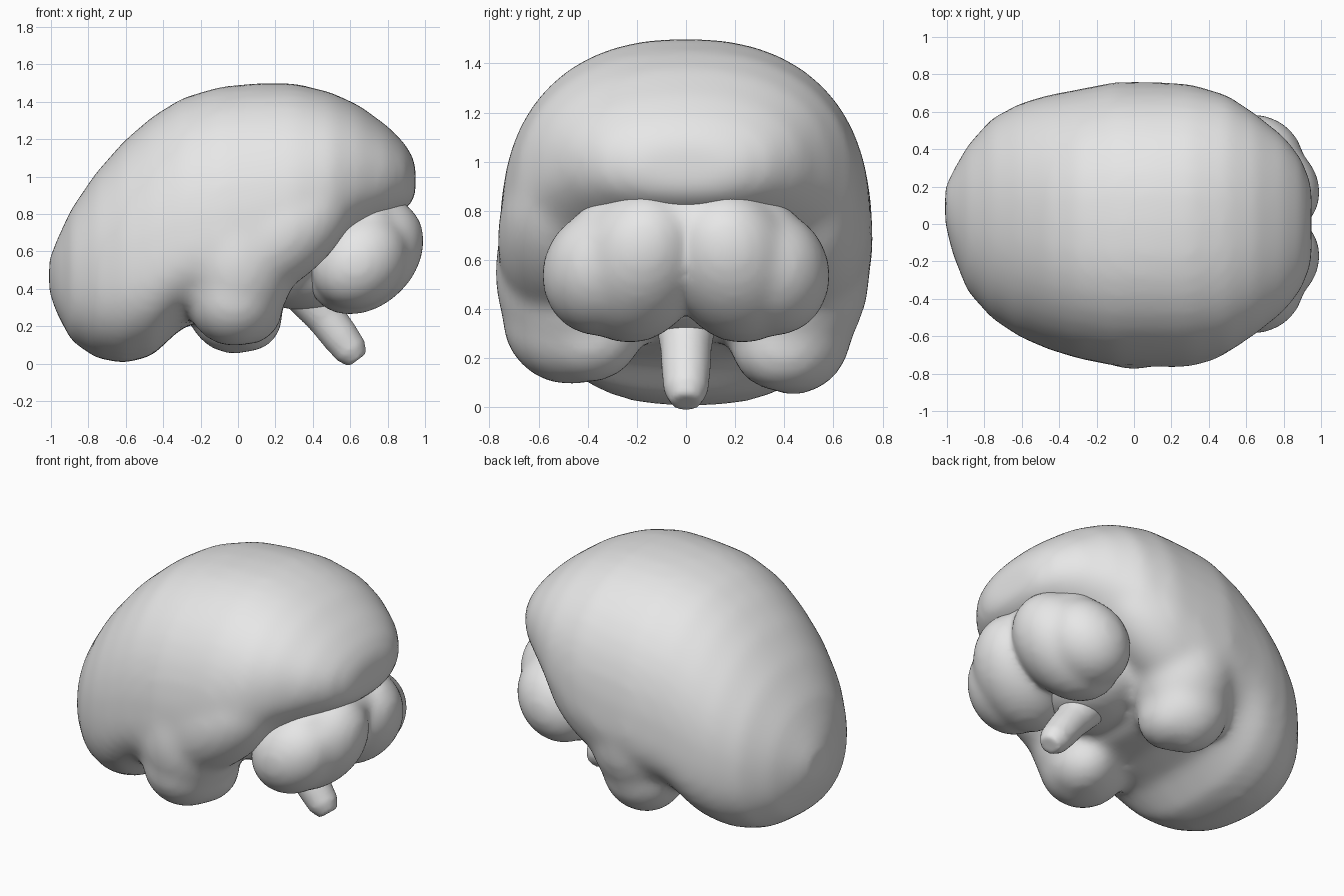
import bpy, bmesh
from math import cos, sin, tau, radians, copysign
from mathutils import Matrix, Vector

cube = bpy.data.objects.get("Cube")
if cube:
    bpy.data.objects.remove(cube, do_unlink=True)

GREY = (0.8, 0.8, 0.8, 1)
grey = bpy.data.materials.new("soft grey")
grey.use_nodes = True
grey.diffuse_color = GREY
shader = next(n for n in grey.node_tree.nodes if n.type == "BSDF_PRINCIPLED")
shader.inputs["Base Color"].default_value = GREY


def ring(centre, side, up, down, upper=2, lower=2, count=40):
    """Closed ring whose upper and lower halves are separate superellipses."""
    pts = []
    for i in range(count):
        c, s = cos(tau * i / count), sin(tau * i / count)
        power = 2 / (upper if s > 0 else lower)
        reach = up if s > 0 else down
        pts.append(centre + side * copysign(abs(c) ** power, c) + reach * abs(s) ** power)
    return pts


def loft(bm, sections):
    """Skin a row of rings and close both ends."""
    rings = [[bm.verts.new(p) for p in pts] for pts in sections]
    for r0, r1 in zip(rings, rings[1:]):
        for i in range(len(r0)):
            j = (i + 1) % len(r0)
            bm.faces.new((r0[i], r0[j], r1[j], r1[i]))
    bm.faces.new(rings[0][::-1])
    bm.faces.new(rings[-1])


def lump(bm, centre, radii, pitch=0, yaw=0):
    """Add a tilted ellipsoid."""
    m = (Matrix.Translation(centre) @ Matrix.Rotation(radians(yaw), 4, "Z")
         @ Matrix.Rotation(radians(pitch), 4, "Y")
         @ Matrix.Diagonal((*radii, 1)))
    bmesh.ops.create_uvsphere(bm, u_segments=32, v_segments=16, radius=1, matrix=m)


def finish(name, bm, voxel, passes):
    """Fuse the lumps into one soft skin."""
    bmesh.ops.recalc_face_normals(bm, faces=bm.faces)
    mesh = bpy.data.meshes.new(name)
    bm.to_mesh(mesh)
    bm.free()
    ob = bpy.data.objects.new(name, mesh)
    bpy.context.collection.objects.link(ob)
    fuse = ob.modifiers.new("fuse", "REMESH")
    fuse.mode = "VOXEL"
    fuse.voxel_size = voxel
    soft = ob.modifiers.new("soften", "SMOOTH")
    soft.factor = 0.5
    soft.iterations = passes
    bpy.ops.object.select_all(action="DESELECT")
    bpy.context.view_layer.objects.active = ob
    ob.select_set(True)
    bpy.ops.object.convert(target="MESH")
    bpy.ops.object.shade_smooth()
    ob.data.materials.clear()
    ob.data.materials.append(grey)


# Cerebrum: x, bottom, widest height, top, half width and sideways shift
profile = [
    (-1.01, 0.38, 0.47, 0.56, 0.10, 0.10), (-0.97, 0.27, 0.46, 0.66, 0.22, 0.06),
    (-0.89, 0.12, 0.46, 0.83, 0.39, 0.03), (-0.76, 0.03, 0.48, 1.02, 0.535, 0.03),
    (-0.61, 0.00, 0.52, 1.19, 0.625, 0.02), (-0.46, 0.04, 0.56, 1.32, 0.68, 0.01),
    (-0.30, 0.19, 0.62, 1.42, 0.72, 0), (-0.10, 0.25, 0.66, 1.48, 0.76, 0),
    (0.10, 0.28, 0.68, 1.50, 0.76, 0), (0.30, 0.40, 0.76, 1.50, 0.75, 0),
    (0.50, 0.56, 0.89, 1.45, 0.69, 0), (0.65, 0.68, 0.97, 1.38, 0.59, 0),
    (0.80, 0.77, 1.00, 1.27, 0.47, 0), (0.89, 0.82, 1.00, 1.18, 0.36, 0),
    (0.95, 0.88, 0.98, 1.08, 0.22, 0),
]
UP = Vector((0, 0, 1))
bm = bmesh.new()
loft(bm, [ring(Vector((x, shift, mid)), Vector((0, w, 0)), UP * (top - mid), UP * (low - mid),
               2.35 - 0.3 * x * x, 2.4) for x, low, mid, top, w, shift in profile])
# Temporal lobes: a loaf along the lower flank, a broad shoulder and a blunt tip
for side, out, drop in ((-1, 0.03, 0), (1, 0, 0.04)):
    lump(bm, (0.20, side * (0.49 + out), 0.68), (0.47, 0.25, 0.27), pitch=-36)
    lump(bm, (0.0, side * (0.44 + out), 0.55), (0.31, 0.31, 0.40))
    lump(bm, (-0.02, side * (0.44 + out), 0.36 - drop), (0.26, 0.28 - drop, 0.27))
    lump(bm, (0.05, side * 0.40, 0.29 - drop), (0.19, 0.22, 0.19))
# Bridge under the middle
lump(bm, (0.36, 0, 0.50), (0.32, 0.36, 0.22))
finish("cerebrum", bm, 0.028, 18)

# Cerebellum: two swept lobes joined by a broad saddle that runs into the cerebrum
bm = bmesh.new()
for side in (-1, 1):
    lump(bm, (0.68, side * 0.20, 0.575), (0.36, 0.27, 0.27), pitch=-43, yaw=-20 * side)
    lump(bm, (0.65, side * 0.345, 0.55), (0.28, 0.24, 0.24), pitch=-43, yaw=-20 * side)
lump(bm, (0.70, 0, 0.74), (0.22, 0.46, 0.18))
finish("cerebellum", bm, 0.025, 14)

# Brain stem: tapered stalk leaning back
axis = Vector((0.6, 0, -0.8))
across = Vector((0, 1, 0))
fore = axis.cross(across)
start = Vector((0.34, 0, 0.42))
stalk = [(0, 0.14), (0.12, 0.12), (0.22, 0.105), (0.34, 0.1), (0.44, 0.09), (0.5, 0.06)]
bm = bmesh.new()
loft(bm, [ring(start + axis * t, across * r, fore * r, fore * -r, count=20) for t, r in stalk])
finish("brain_stem", bm, 0.015, 4)
